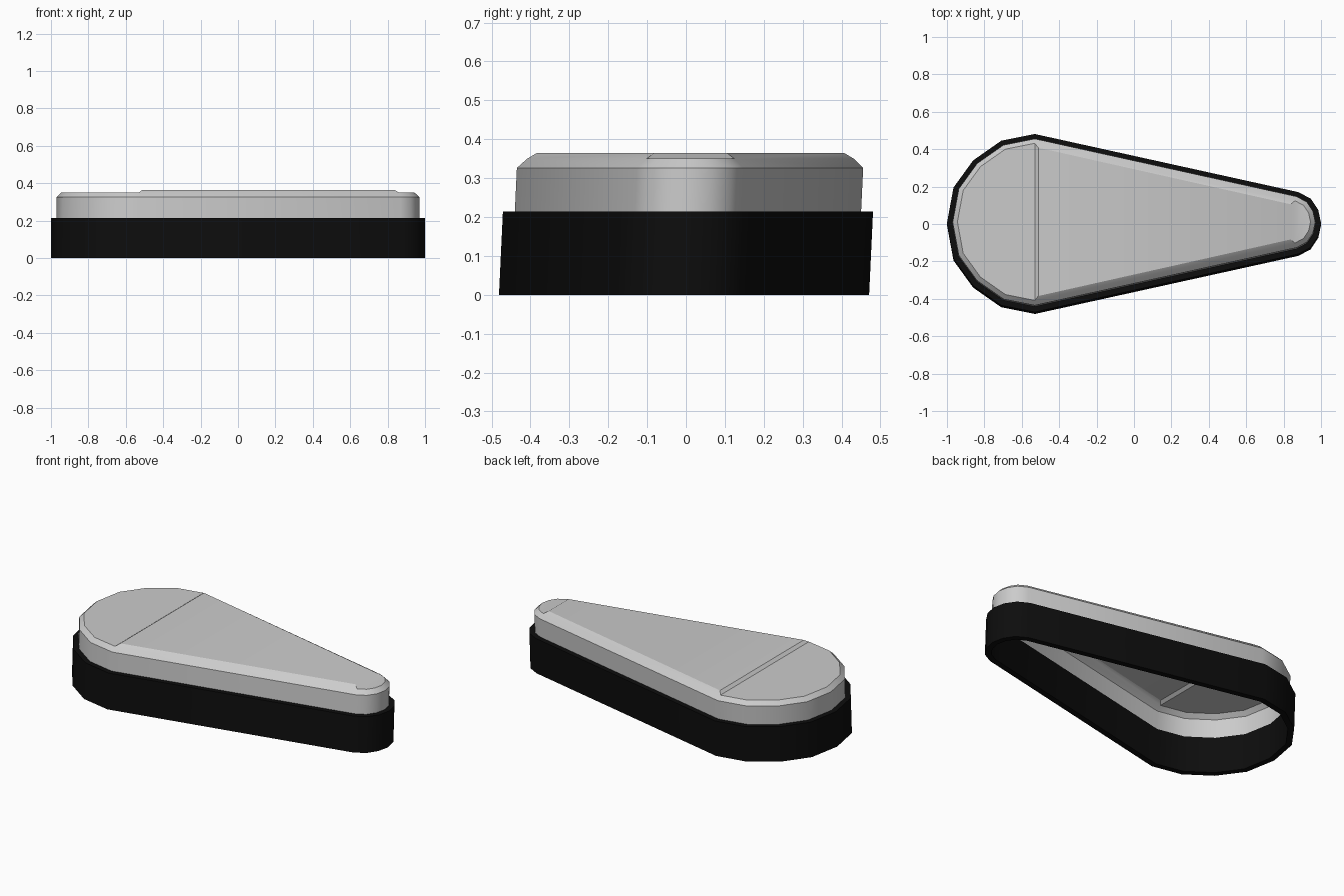
import bpy, bmesh, math
from mathutils import Vector

if "Cube" in bpy.data.objects:
    bpy.data.objects.remove(bpy.data.objects["Cube"])

# Upper half of the teardrop outline, wide end to narrow end
HALF = [(-1, 0), (-.965, .19), (-.86, .335), (-.71, .44), (-.53, .476),
        (.88, .165), (.945, .13), (.985, .07), (1, 0)]
OUT = [Vector(p) for p in HALF + [(x, -y) for x, y in HALF[-2:0:-1]]]
N = len(OUT)


def outline(inset, z):
    """Teardrop loop moved inwards, with the slight sideways lean of the model."""
    pts = []
    for i in range(N):
        a = (OUT[i] - OUT[i - 1]).normalized()
        b = (OUT[(i + 1) % N] - OUT[i]).normalized()
        na, nb = Vector((a.y, -a.x)), Vector((b.y, -b.x))
        m = (na + nb).normalized()
        p = OUT[i] + m * inset / m.dot(na)
        pts.append((p.x, p.y + .047 * z - .005, z))
    return pts


def sweep(bm, sections, closed=False):
    loops = [[bm.verts.new(p) for p in outline(i, z)] for i, z in sections]
    pairs = list(zip(loops, loops[1:])) + ([(loops[-1], loops[0])] if closed else [])
    for a, b in pairs:
        for i in range(N):
            j = (i + 1) % N
            bm.faces.new((a[i], a[j], b[j], b[i]))
    return loops


def finish(bm, name, colour=None):
    bmesh.ops.recalc_face_normals(bm, faces=bm.faces)
    me = bpy.data.meshes.new(name)
    bm.to_mesh(me)
    bm.free()
    ob = bpy.data.objects.new(name, me)
    bpy.context.collection.objects.link(ob)
    if colour:
        mat = bpy.data.materials.new(name + "_black")
        mat.diffuse_color = colour
        mat.use_nodes = True
        mat.node_tree.nodes["Principled BSDF"].inputs["Base Color"].default_value = mat.diffuse_color
        me.materials.append(mat)
    bpy.ops.object.select_all(action='DESELECT')
    ob.select_set(True)
    bpy.context.view_layer.objects.active = ob
    bpy.ops.object.shade_smooth_by_angle(angle=math.radians(32))


# Black base band: open ring
bm = bmesh.new()
sweep(bm, [(0, 0), (0, .214), (.034, .214), (.034, 0)], closed=True)
finish(bm, "base_band", (.004, .004, .004, 1))

# Grey cover: hollow shell with chamfered rim and raised middle panel
bm = bmesh.new()
top = sweep(bm, [(.03, .212), (.03, .326), (.055, .35)])[-1]
w, n = 4, 5
bm.faces.new(top[N - w:] + top[:w + 1])
bm.faces.new(top[n:N - n + 1])
panel = bm.faces.new((top[w], top[N - w], top[N - n], top[n]))
bmesh.ops.recalc_face_normals(bm, faces=bm.faces)
if panel.normal.z < 0:
    bmesh.ops.reverse_faces(bm, faces=bm.faces)
bmesh.ops.inset_individual(bm, faces=[panel], thickness=.03, depth=.014)
finish(bm, "top_cover")
